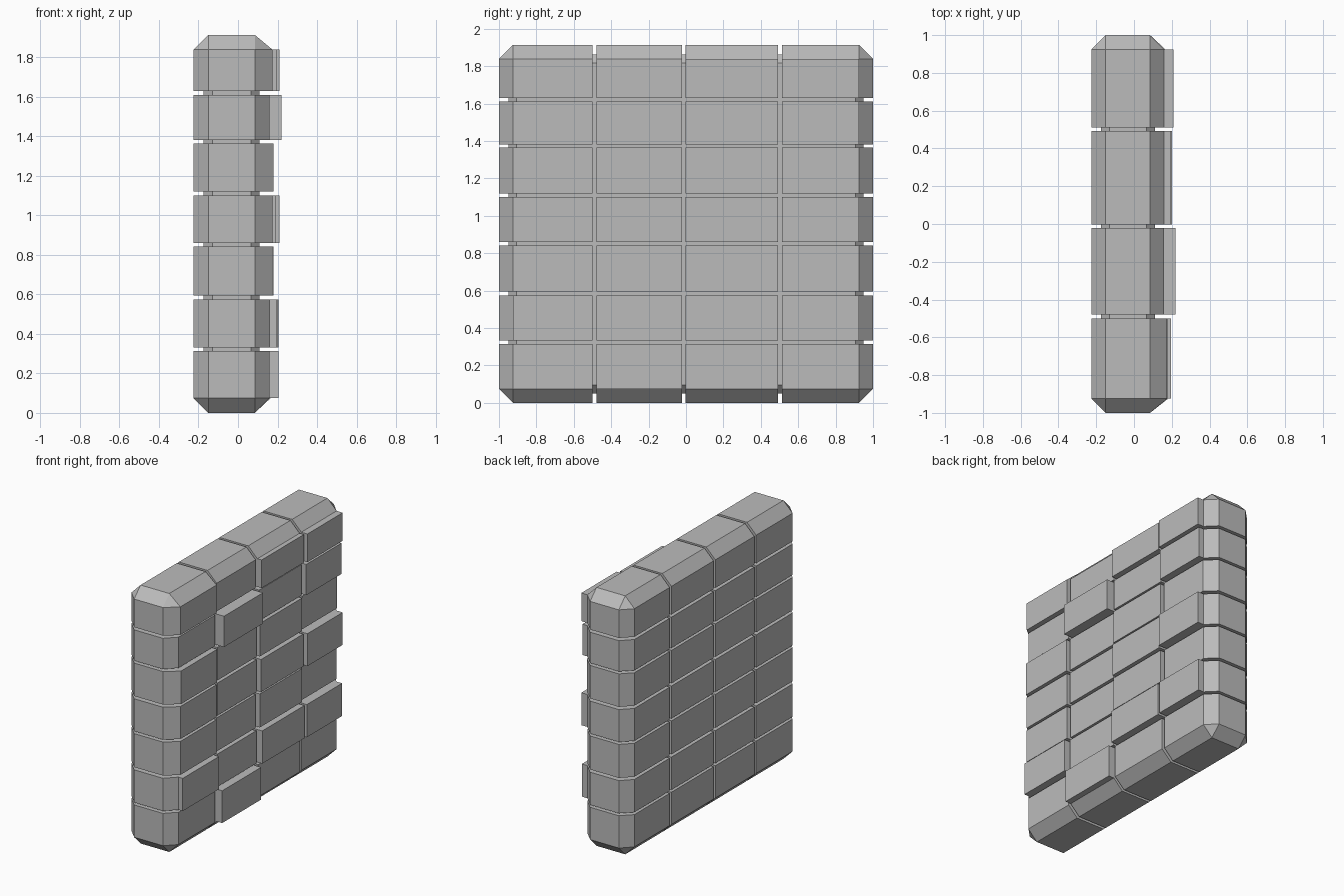
import bpy
import bmesh
from mathutils import Vector

cube = bpy.data.objects.get("Cube")
if cube:
    bpy.data.objects.remove(cube, do_unlink=True)

# One plain stone colour
stone = bpy.data.materials.new("stone_grey")
stone.use_nodes = True
GREY = (0.5, 0.5, 0.5, 1)
stone.diffuse_color = GREY
stone.node_tree.nodes["Principled BSDF"].inputs["Base Color"].default_value = GREY

# Wall extents, then the block spans along its length and height
LOW, HIGH = Vector((-0.225, -1, 0)), Vector((0.16, 1, 1.913))
COLUMNS = [(None, -0.5), (-0.478, -0.022), (-0.002, 0.492), (0.512, None)]
ROWS = [(None, 0.314), (0.332, 0.574), (0.594, 0.842), (0.86, 1.1),
        (1.12, 1.364), (1.382, 1.61), (1.63, None)]

# How far each block's face reaches, bottom row first
REACH = [(0.16, 0.205, 0.165, 0.16),
         (0.195, 0.165, 0.2, 0.205),
         (0.175, 0.16, 0.18, 0.16),
         (0.175, 0.165, 0.19, 0.21),
         (0.18, 0.165, 0.18, 0.165),
         (0.16, 0.22, 0.175, 0.2),
         (0.175, 0.16, 0.195, 0.21)]


def chamfered_slab(inset, chamfer):
    """Box with every edge cut flat."""
    bm = bmesh.new()
    bmesh.ops.create_cube(bm, size=1)
    size = HIGH - LOW - Vector((2 * inset,) * 3)
    bmesh.ops.scale(bm, vec=size, verts=bm.verts)
    bmesh.ops.translate(bm, vec=(LOW + HIGH) / 2, verts=bm.verts)
    bmesh.ops.bevel(bm, geom=bm.edges[:], offset=chamfer, segments=1,
                    profile=0.5, affect='EDGES')
    return bm


def trim(bm, axis, limit, sign):
    """Cut off everything past a limit and close the opening."""
    if limit is None:
        return
    point, normal = Vector(), Vector()
    point[axis], normal[axis] = limit, sign
    cut = bmesh.ops.bisect_plane(
        bm, geom=bm.verts[:] + bm.edges[:] + bm.faces[:],
        plane_co=point, plane_no=normal, clear_outer=True)
    rim = [e for e in cut["geom_cut"] if isinstance(e, bmesh.types.BMEdge)]
    bmesh.ops.edgeloop_fill(bm, edges=rim)


def finish(bm, name):
    bmesh.ops.recalc_face_normals(bm, faces=bm.faces[:])
    mesh = bpy.data.meshes.new(name)
    bm.to_mesh(mesh)
    bm.free()
    mesh.materials.append(stone)
    obj = bpy.data.objects.new(name, mesh)
    bpy.context.collection.objects.link(obj)


# Recessed core seen in the joints
finish(chamfered_slab(0.05, 0.045), "mortar_core")

# Stone blocks
for r, (bottom, top) in enumerate(ROWS):
    for c, (near, far) in enumerate(COLUMNS):
        bm = chamfered_slab(0, 0.075)
        trim(bm, 1, near, -1)
        trim(bm, 1, far, 1)
        trim(bm, 2, bottom, -1)
        trim(bm, 2, top, 1)
        bm.normal_update()
        push = REACH[r][c] - HIGH.x
        face = max(bm.faces, key=lambda f: f.calc_center_median().x)
        # Strongly raised faces step out, slight ones just lean the chamfer
        if push > 0.022:
            face = bmesh.ops.extrude_discrete_faces(bm, faces=[face])["faces"][0]
        bmesh.ops.translate(bm, vec=(push, 0, 0), verts=face.verts[:])
        finish(bm, f"block_row{r + 1}_column{c + 1}")
